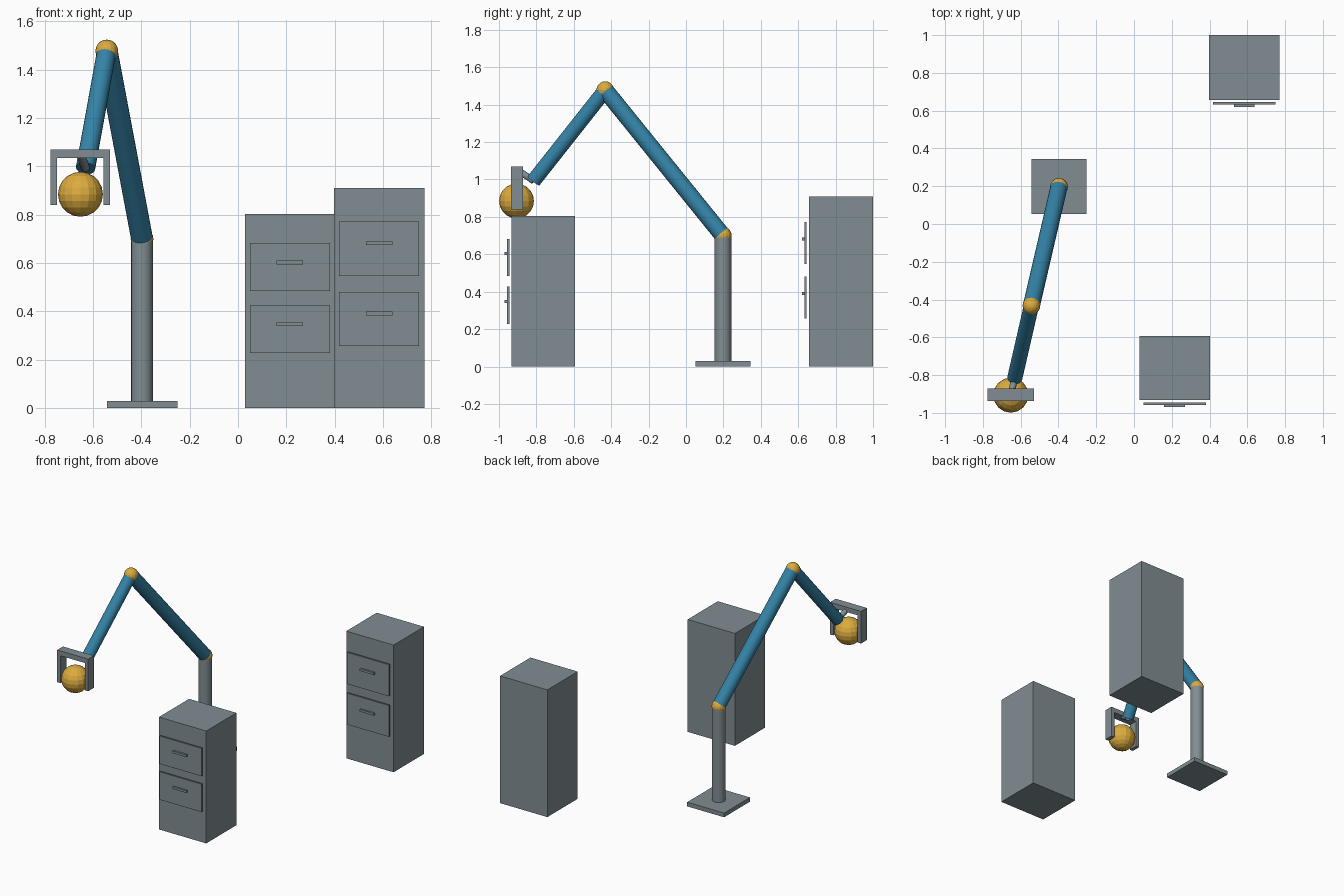
import bpy
from mathutils import Vector

if "Cube" in bpy.data.objects:
    bpy.data.objects.remove(bpy.data.objects["Cube"])


def material(name, rgb):
    m = bpy.data.materials.new(name)
    m.diffuse_color = (*rgb, 1)
    m.use_nodes = True
    m.node_tree.nodes["Principled BSDF"].inputs["Base Color"].default_value = m.diffuse_color
    return m


GREY = material("steel grey", (0.22, 0.27, 0.29))
BLUE = material("arm blue", (0.035, 0.23, 0.39))
GOLD = material("joint gold", (0.72, 0.41, 0.05))


def finish(name, mat):
    ob = bpy.context.object
    ob.name = name
    ob.data.materials.append(mat)
    return ob


def box(name, lo, hi, mat=GREY):
    lo, hi = Vector(lo), Vector(hi)
    bpy.ops.mesh.primitive_cube_add(size=1, location=(lo + hi) / 2)
    ob = finish(name, mat)
    ob.scale = hi - lo
    return ob


def rod(name, a, b, r, mat, sides=24):
    a, b = Vector(a), Vector(b)
    bpy.ops.mesh.primitive_cylinder_add(vertices=sides, radius=r, depth=(b - a).length,
                                        location=(a + b) / 2)
    ob = finish(name, mat)
    ob.rotation_euler = (b - a).to_track_quat('Z', 'Y').to_euler()
    bpy.ops.object.shade_smooth_by_angle()
    return ob


def ball(name, c, r):
    bpy.ops.mesh.primitive_uv_sphere_add(segments=16, ring_count=10, radius=r, location=c)
    return finish(name, GOLD)


# Robot arm: base, post, two links and joints
shoulder = (-0.397, 0.197, 0.70)
elbow = (-0.543, -0.432, 1.478)
wrist = (-0.631, -0.815, 0.993)
box("base_plate", (-0.543, 0.052, 0), (-0.251, 0.345, 0.03))
rod("post", (-0.397, 0.197, 0.03), shoulder, 0.045, GREY)
rod("upper_arm", shoulder, elbow, 0.045, BLUE)
rod("forearm", elbow, wrist, 0.04, BLUE)
ball("shoulder_joint", shoulder, 0.047)
ball("elbow_joint", elbow, 0.047)

# Gripper holding a ball
rod("wrist_link", wrist, (-0.652, -0.90, 1.05), 0.018, GREY, 16)
box("gripper_bar", (-0.775, -0.936, 1.035), (-0.53, -0.871, 1.07))
for side, x in (("left", -0.775), ("right", -0.557)):
    box(side + "_finger", (x, -0.936, 0.84), (x + 0.027, -0.871, 1.036))
ball("held_ball", (-0.652, -0.906, 0.885), 0.093)


# Cabinets with two drawer fronts and handles each
def cabinet(name, x0, x1, y0, y1, top, drawers):
    box(name + "_body", (x0, y0, 0), (x1, y1, top))
    mid = (x0 + x1) / 2
    for i, (z0, z1) in enumerate(drawers):
        zh = z0 + (z1 - z0) * 0.6
        box(f"{name}_drawer_{i}", (mid - 0.166, y0 - 0.024, z0), (mid + 0.166, y0 - 0.012, z1))
        box(f"{name}_handle_{i}", (mid - 0.055, y0 - 0.037, zh - 0.008),
            (mid + 0.055, y0 - 0.024, zh + 0.008))


cabinet("near_cabinet", 0.028, 0.402, -0.933, -0.593, 0.804,
        [(0.228, 0.427), (0.484, 0.683)])
cabinet("far_cabinet", 0.397, 0.771, 0.657, 1.0, 0.91,
        [(0.257, 0.481), (0.547, 0.773)])
